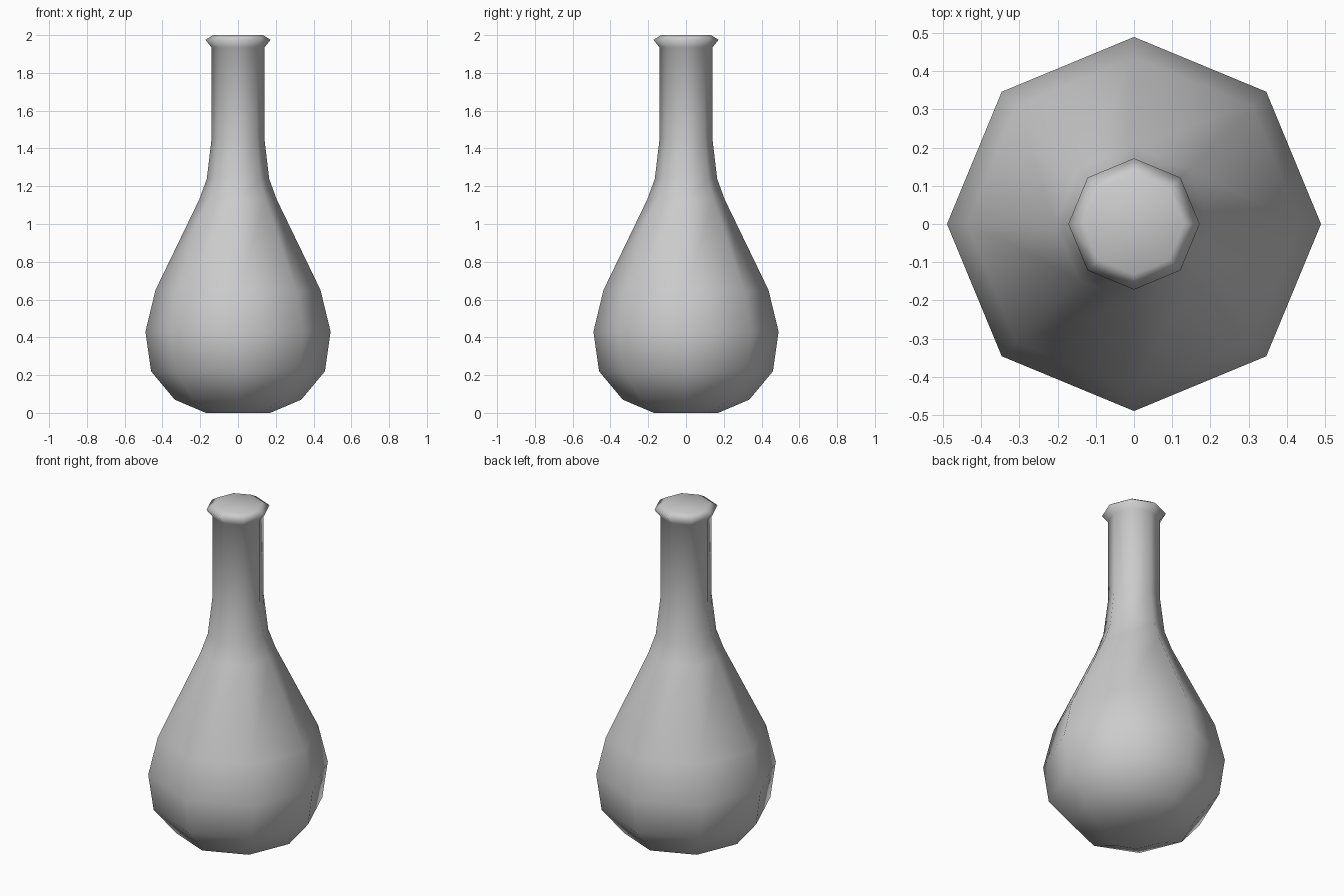
import bpy, bmesh
from math import cos, sin, pi

cube = bpy.data.objects.get("Cube")
if cube:
    bpy.data.objects.remove(cube, do_unlink=True)

SIDES = 8

# Single pale grey glaze
grey = bpy.data.materials.new("pale_grey")
grey.use_nodes = True
colour = (0.6, 0.6, 0.6, 1)
grey.diffuse_color = colour
grey.node_tree.nodes["Principled BSDF"].inputs["Base Color"].default_value = colour

# Radius and height pairs, from the foot up to the lip
profile = [
    (0.17, 0), (0.335, 0.07), (0.46, 0.22), (0.49, 0.43), (0.437, 0.65),  # round body
    (0.205, 1.13), (0.165, 1.24), (0.14, 1.45),                           # shoulder
    (0.14, 1.935), (0.172, 1.975), (0.132, 2),                            # neck and lip
]


def lathe(name, points, material):
    """Turn a profile around the z axis and close both ends."""
    bm = bmesh.new()
    rings = []
    for r, z in points:
        angles = [2 * pi * i / SIDES for i in range(SIDES)]
        rings.append([bm.verts.new((r * cos(a), r * sin(a), z)) for a in angles])
    for low, high in zip(rings, rings[1:]):
        for i in range(SIDES):
            j = (i + 1) % SIDES
            bm.faces.new((low[i], low[j], high[j], high[i]))
    bm.faces.new(rings[0][::-1])
    bm.faces.new(rings[-1])
    for face in bm.faces:
        face.smooth = True
    mesh = bpy.data.meshes.new(name)
    bm.to_mesh(mesh)
    bm.free()
    mesh.materials.append(material)
    obj = bpy.data.objects.new(name, mesh)
    bpy.context.collection.objects.link(obj)
    return obj


lathe("bottle", profile, grey)
